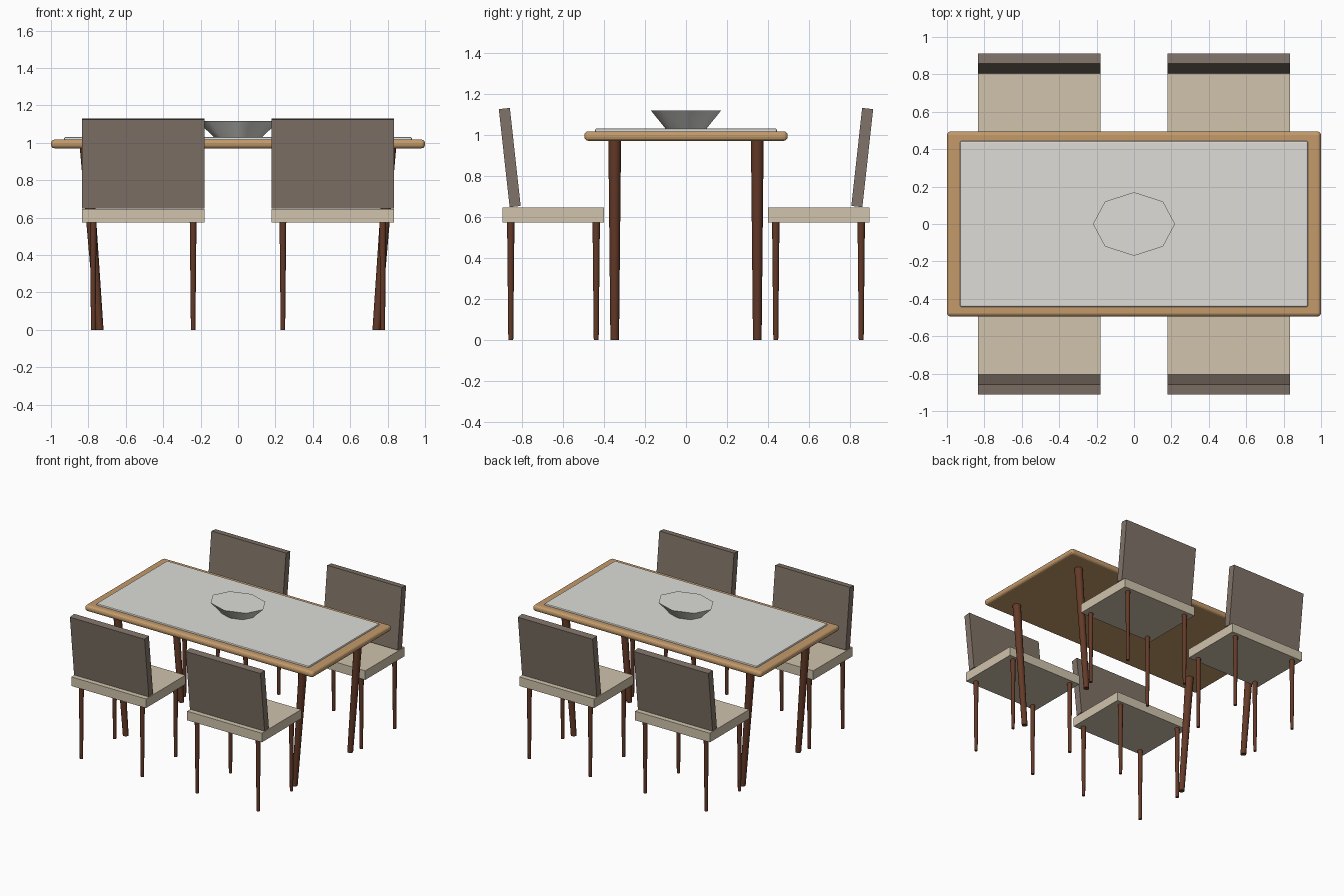
import bpy, bmesh, math
from mathutils import Vector, Matrix

if "Cube" in bpy.data.objects:
    bpy.data.objects.remove(bpy.data.objects["Cube"])


def srgb(r, g, b):
    def lin(v):
        v /= 255
        return v / 12.92 if v <= 0.04045 else ((v + 0.055) / 1.055) ** 2.4
    return (lin(r), lin(g), lin(b), 1)


def material(name, rgb):
    m = bpy.data.materials.new(name)
    m.diffuse_color = srgb(*rgb)
    m.use_nodes = True
    m.node_tree.nodes["Principled BSDF"].inputs["Base Color"].default_value = m.diffuse_color
    return m


OAK = material("oak", (196, 155, 107))
WALNUT = material("dark_walnut", (100, 58, 40))
CREAM = material("cream_fabric", (208, 195, 172))
TAUPE = material("taupe_fabric", (128, 115, 104))
PALE = material("pale_grey", (221, 220, 215))


def finish(name, bm, mat):
    bmesh.ops.recalc_face_normals(bm, faces=bm.faces)
    me = bpy.data.meshes.new(name)
    bm.to_mesh(me)
    bm.free()
    me.materials.append(mat)
    ob = bpy.data.objects.new(name, me)
    bpy.context.collection.objects.link(ob)
    return ob


def box(name, lo, hi, mat, bevel=0, segments=1):
    lo, hi = Vector(lo), Vector(hi)
    bm = bmesh.new()
    bmesh.ops.create_cube(bm, size=1, matrix=Matrix.Translation((lo + hi) / 2)
                          @ Matrix.Diagonal((*(hi - lo), 1)))
    if bevel:
        bmesh.ops.bevel(bm, geom=bm.edges[:], offset=bevel, segments=segments,
                        profile=0.5, affect='EDGES')
    return finish(name, bm, mat)


def taper(name, bottom, top, r_bottom, r_top, mat, sides=12, stretch=(1, 1)):
    """Capped round bar from bottom to top, with smooth sides and flat ends."""
    bottom, top = Vector(bottom), Vector(top)
    bm = bmesh.new()
    bmesh.ops.create_cone(bm, cap_ends=True, segments=sides,
                          radius1=r_bottom, radius2=r_top, depth=1)
    for v in bm.verts:
        end = top if v.co.z > 0 else bottom
        v.co = Vector((v.co.x * stretch[0], v.co.y * stretch[1], 0)) + end
    for f in bm.faces:
        f.smooth = len(f.verts) == 4
    for e in bm.edges:
        e.smooth = all(len(f.verts) == 4 for f in e.link_faces)
    return finish(name, bm, mat)


# Table: rounded top, pale inlay panel and splayed tapering legs
box("table_top", (-1, -0.495, 0.97), (1, 0.495, 1.017), OAK, 0.02, 3)
box("table_panel", (-0.93, -0.443, 1.01), (0.93, 0.443, 1.03), PALE, 0.007, 2)
for sx in (-1, 1):
    for sy in (-1, 1):
        taper("table_leg", (sx * 0.74, sy * 0.347, 0), (sx * 0.815, sy * 0.347, 0.975),
              0.021, 0.031, WALNUT)

# Eight-sided bowl, wider along the table
taper("bowl", (0, 0, 1.03), (0, 0, 1.117), 0.1, 0.17, PALE, 8, (1.29, 1))

# Four chairs facing the table
for sx in (-1, 1):
    for sy in (-1, 1):
        x = sx * 0.507
        y_in, y_out = sorted((sy * 0.4, sy * 0.893))
        box("chair_seat", (x - 0.327, y_in, 0.573), (x + 0.327, y_out, 0.645), CREAM)

        # Backrest leans away from the table
        back = box("chair_back", (-0.327, -0.027, -0.24), (0.327, 0.027, 0.24), TAUPE)
        back.location = (x, sy * 0.858, 0.889)
        back.rotation_euler.x = -sy * math.radians(6.3)

        for dx in (-0.267, 0.267):
            for y in (0.437, 0.853):
                taper("chair_leg", (x + dx, sy * y, 0), (x + dx, sy * y, 0.575),
                      0.012, 0.018, WALNUT)
